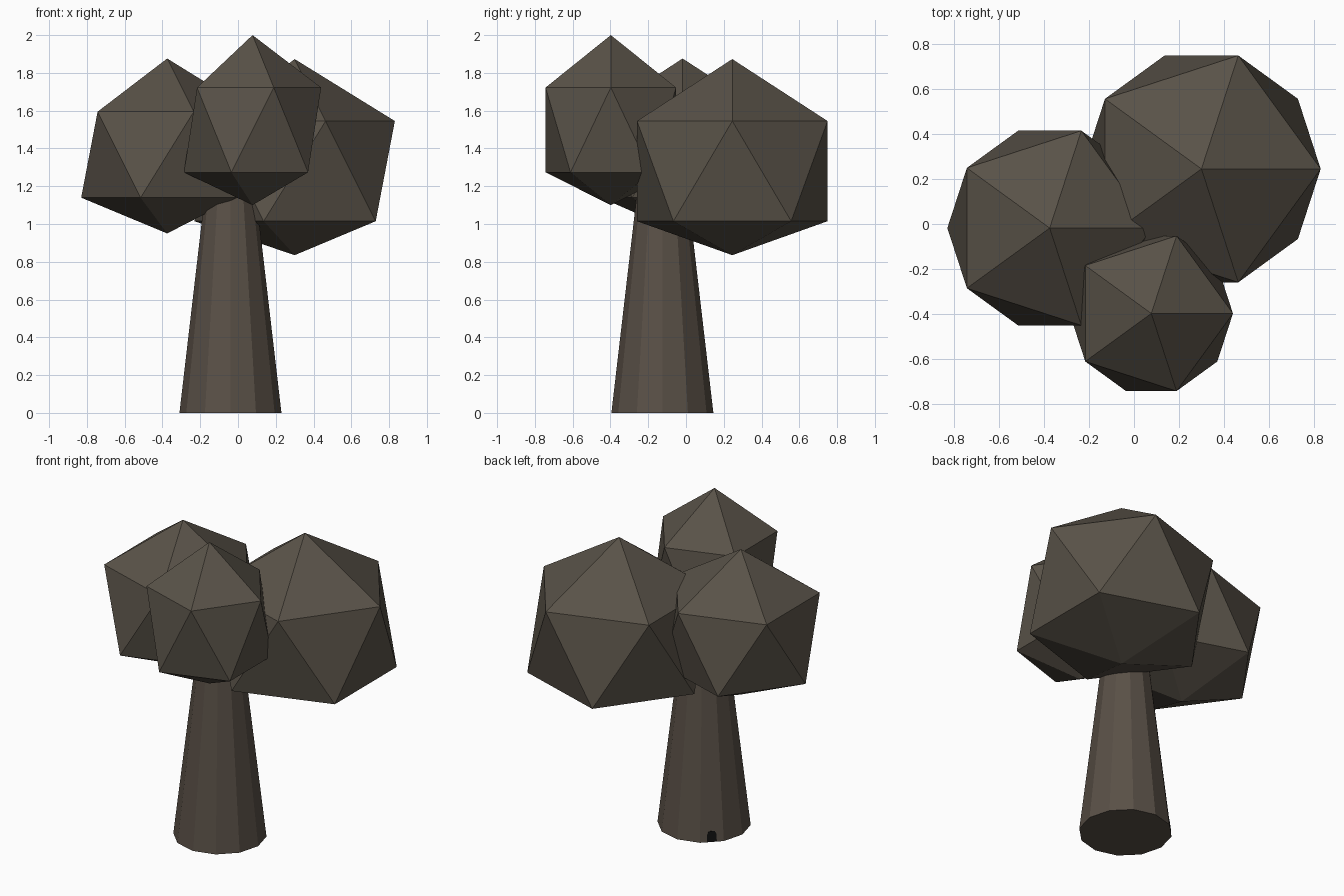
import bpy, bmesh, math
from mathutils import Matrix

if "Cube" in bpy.data.objects:
    bpy.data.objects.remove(bpy.data.objects["Cube"])


def material(name, rgb):
    m = bpy.data.materials.new(name)
    m.diffuse_color = (*rgb, 1)
    m.use_nodes = True
    m.node_tree.nodes["Principled BSDF"].inputs["Base Color"].default_value = m.diffuse_color
    return m


def add_object(name, bm, mat):
    bmesh.ops.recalc_face_normals(bm, faces=bm.faces)
    me = bpy.data.meshes.new(name)
    bm.to_mesh(me)
    bm.free()
    me.materials.append(mat)
    ob = bpy.data.objects.new(name, me)
    bpy.context.collection.objects.link(ob)
    return ob


leaf = material("leaf_brown", (0.10, 0.085, 0.065))
bark = material("bark_brown", (0.10, 0.08, 0.062))
dark = material("hollow_dark", (0.005, 0.005, 0.005))

CX, CY = -0.04, -0.125      # trunk axis
R0, R1, H = 0.27, 0.13, 1.2  # base radius, top radius, height

# Tapered twelve-sided trunk
bm = bmesh.new()
rings = []
for r, z in ((R0, 0), (R1, H)):
    rings.append([bm.verts.new((CX + r * math.cos(i * math.pi / 6),
                                CY + r * math.sin(i * math.pi / 6), z))
                  for i in range(12)])
for i in range(12):
    j = (i + 1) % 12
    bm.faces.new((rings[0][i], rings[0][j], rings[1][j], rings[1][i]))
bm.faces.new(rings[0])
bm.faces.new(rings[1])
add_object("trunk", bm, bark)


# Foliage clumps: icosahedra with a flattened bottom point
def clump(name, centre, rxy, rz, bottom):
    bm = bmesh.new()
    bmesh.ops.create_icosphere(bm, subdivisions=1, radius=1)
    for v in bm.verts:
        v.co = (centre[0] + v.co.x * rxy, centre[1] + v.co.y * rxy,
                centre[2] + v.co.z * rz)
    min(bm.verts, key=lambda v: v.co.z).co.z = bottom
    add_object(name, bm, leaf)


clump("foliage_back", (0.30, 0.245, 1.28), 0.593, 0.593, 0.835)
clump("foliage_left", (-0.375, -0.018, 1.367), 0.509, 0.509, 0.95)
clump("foliage_front", (0.077, -0.398, 1.498), 0.406, 0.502, 1.10)

# Small dark arched hollow at the foot of the back-left trunk face
apothem = math.cos(math.pi / 12)
lean = math.atan((R0 - R1) * apothem / H)
place = (Matrix.Translation((CX, CY, 0)) @ Matrix.Rotation(math.radians(135), 4, 'Z')
         @ Matrix.Translation((R0 * apothem, 0, 0)) @ Matrix.Rotation(-lean, 4, 'Y'))
outline = [(-0.028, 0.002), (0.028, 0.002), (0.028, 0.045), (0.018, 0.066), (-0.018, 0.066), (-0.028, 0.045)]
bm = bmesh.new()
face = bm.faces.new([bm.verts.new(place @ Matrix.Translation((-0.01, y, z)).translation)
                     for y, z in outline])
new = bmesh.ops.extrude_face_region(bm, geom=[face])["geom"]
step = place.to_3x3() @ Matrix.Translation((0.013, 0, 0)).translation
bmesh.ops.translate(bm, vec=step, verts=[g for g in new if isinstance(g, bmesh.types.BMVert)])
add_object("trunk_hollow", bm, dark)
